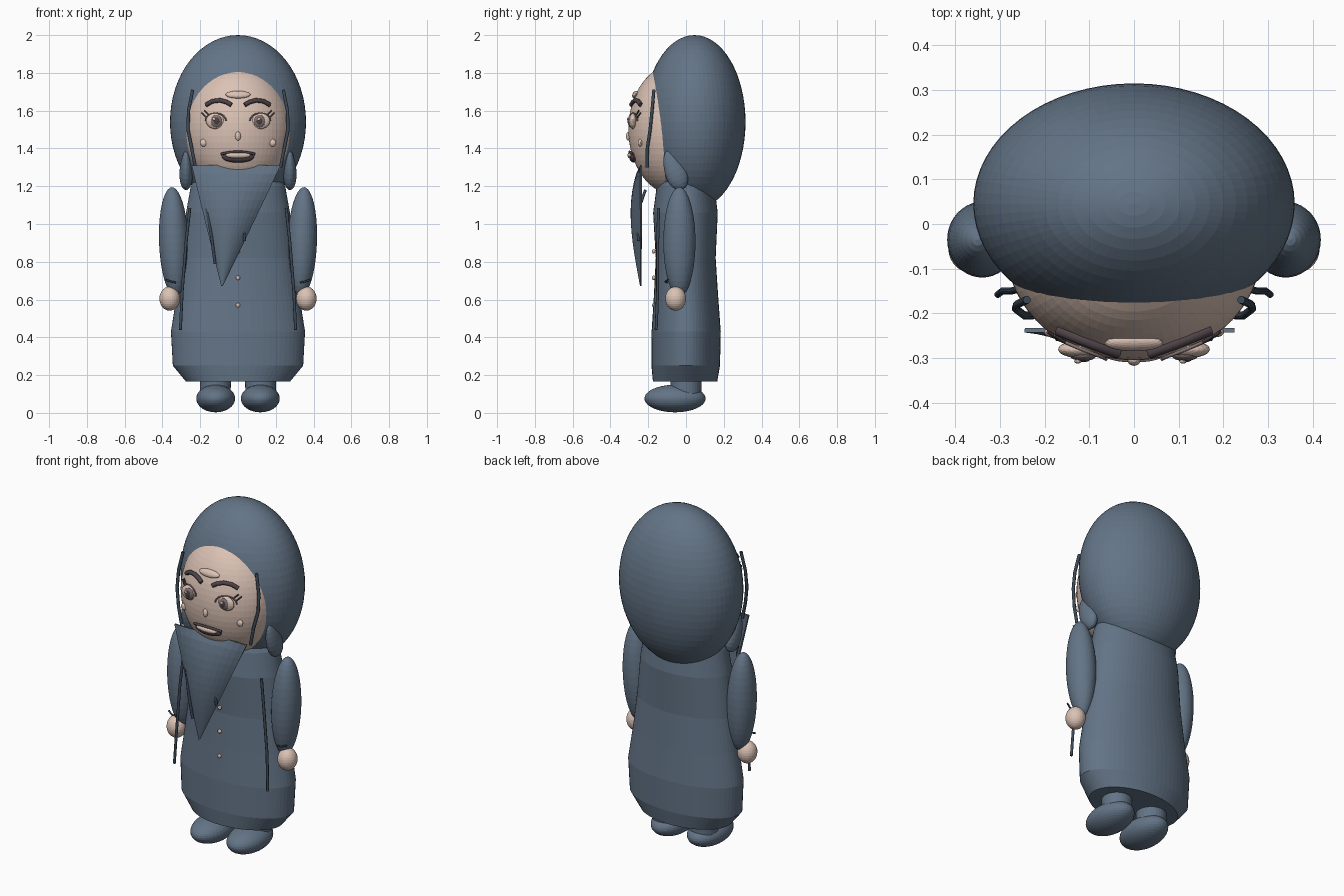
import bpy, bmesh, math
from mathutils import Matrix, Vector, Euler

cube = bpy.data.objects.get("Cube")
if cube:
    bpy.data.objects.remove(cube, do_unlink=True)


def material(name, rgb):
    m = bpy.data.materials.new(name)
    m.use_nodes = True
    m.diffuse_color = (*rgb, 1)
    m.node_tree.nodes["Principled BSDF"].inputs["Base Color"].default_value = (*rgb, 1)
    return m


CLOTH = material("blue_grey_cloth", (0.125, 0.175, 0.24))
SKIN = material("skin", (0.71, 0.54, 0.46))
DARK = material("dark_brown", (0.075, 0.055, 0.065))
CORD = material("dark_blue_cord", (0.045, 0.065, 0.09))
IRIS = material("iris_mauve", (0.22, 0.16, 0.16))


def finish(name, bm, mat):
    bmesh.ops.recalc_face_normals(bm, faces=bm.faces)
    mesh = bpy.data.meshes.new(name)
    bm.to_mesh(mesh)
    bm.free()
    mesh.materials.append(mat)
    ob = bpy.data.objects.new(name, mesh)
    bpy.context.collection.objects.link(ob)
    return ob


def ellipsoid(name, centre, radii, mat, rot=(0, 0, 0), seg=24, taper=0):
    """Faceted ellipsoid; taper narrows its top."""
    bm = bmesh.new()
    bmesh.ops.create_uvsphere(bm, u_segments=seg, v_segments=seg // 2, radius=1)
    for v in bm.verts:
        k = 1 - taper * v.co.z
        v.co.x *= k
        v.co.y *= k
    bm.transform(Matrix.LocRotScale(Vector(centre), Euler(rot), Vector(radii)))
    return finish(name, bm, mat)


def tube(name, points, radius, mat):
    """Thin round cord through the points."""
    curve = bpy.data.curves.new(name, "CURVE")
    curve.dimensions = "3D"
    curve.bevel_depth = radius
    curve.bevel_resolution = 2
    curve.use_fill_caps = True
    spline = curve.splines.new("POLY")
    spline.points.add(len(points) - 1)
    for p, co in zip(spline.points, points):
        p.co = (*co, 1)
    curve.materials.append(mat)
    ob = bpy.data.objects.new(name, curve)
    bpy.context.collection.objects.link(ob)
    return ob


def lathe(name, rings, mat, seg=64):
    """Stacked elliptical rings: z, half width, front y, back y."""
    bm = bmesh.new()
    loops = []
    for z, rx, front, back in rings:
        cy, ry = (front + back) / 2, (back - front) / 2
        loops.append([bm.verts.new((rx * math.cos(a), cy + ry * math.sin(a), z))
                      for a in (2 * math.pi * i / seg for i in range(seg))])
    for a, b in zip(loops, loops[1:]):
        for i in range(seg):
            j = (i + 1) % seg
            bm.faces.new((a[i], a[j], b[j], b[i]))
    bm.faces.new(loops[0])
    bm.faces.new(loops[-1])
    return finish(name, bm, mat)


# Head and hood
HEAD = Vector((0, -0.06, 1.5))
SIZE = Vector((0.285, 0.245, 0.345))
ellipsoid("hood", (0, 0.045, 1.54), (0.36, 0.27, 0.46), CLOTH, seg=64)
ellipsoid("face", HEAD, SIZE, SKIN, seg=64)


def on_face(x, z, out=0.0):
    k = 1 - (x / SIZE.x) ** 2 - ((z - HEAD.z) / SIZE.z) ** 2
    return (x, HEAD.y - SIZE.y * math.sqrt(max(k, 0)) - out, z)


# Coat
lathe("coat", [(0.165, 0.275, -0.175, 0.165), (0.25, 0.345, -0.183, 0.18),
               (0.43, 0.355, -0.182, 0.184), (0.62, 0.325, -0.17, 0.17),
               (0.82, 0.3, -0.16, 0.157), (1.06, 0.275, -0.174, 0.168),
               (1.2, 0.25, -0.155, 0.15), (1.3, 0.2, -0.12, 0.12)], CLOTH)

# Buttons
for z in (0.57, 0.715, 0.855):
    ellipsoid("button", (0, -0.171, z), (0.012, 0.01, 0.012), SKIN, seg=12)

# Scarf: bulging triangle hanging to one side
bm = bmesh.new()
rows, cols = 14, 12
grid = []
for r in range(rows + 1):
    t = r / rows * 0.995
    left, right = -0.245 + 0.16 * t, 0.225 - 0.31 * t
    bulge = 0.05 * math.sin(math.pi * t ** 0.75)
    row = []
    for c in range(cols + 1):
        u = c / cols
        y = -0.238 - bulge * (1 - (2 * u - 1) ** 2)
        row.append(bm.verts.new((left + (right - left) * u, y, 1.31 - 0.64 * t)))
    grid.append(row)
for a, b in zip(grid, grid[1:]):
    for c in range(cols):
        bm.faces.new((a[c], a[c + 1], b[c + 1], b[c]))
scarf = finish("scarf", bm, CLOTH)
solid = scarf.modifiers.new("thickness", "SOLIDIFY")
solid.thickness = 0.01
solid.offset = 0
tube("scarf_fold", [(-0.18, -0.215, 1.18), (-0.165, -0.25, 1.08),
                    (-0.14, -0.26, 0.93), (-0.122, -0.25, 0.79)], 0.008, CORD)
tube("scarf_pin", [(0.03, -0.255, 0.96), (0.035, -0.25, 0.91)], 0.008, CORD)

# Paired parts
for s, side in ((1, "left"), (-1, "right")):
    def put(points):
        return [(s * x, y, z) for x, y, z in points]

    # Limbs
    ellipsoid(side + "_arm", (s * 0.34, -0.035, 0.905), (0.078, 0.085, 0.29), CLOTH,
              (0, s * math.radians(2), 0), 40)
    ellipsoid(side + "_hand", (s * 0.362, -0.055, 0.605), (0.054, 0.055, 0.064), SKIN, seg=28)
    tube(side + "_cuff_cord", put([(0.33, -0.1, 0.69), (0.355, -0.11, 0.695),
                                   (0.385, -0.095, 0.705)]), 0.005, CORD)
    lathe_leg = lathe(side + "_leg", [(0.08, 0.08, -0.08, 0.08), (0.25, 0.085, -0.085, 0.085)],
                      CLOTH, 32)
    lathe_leg.location.x = s * 0.12
    ellipsoid(side + "_shoe", (s * 0.118, -0.058, 0.076), (0.103, 0.162, 0.073), CLOTH, seg=40)

    # Hood knots and cords
    ellipsoid(side + "_hood_knot", (s * 0.275, -0.06, 1.285), (0.034, 0.055, 0.11), CLOTH,
              (math.radians(22), 0, 0), taper=0.25)
    tube(side + "_hood_cord", put([(0.24, -0.17, 1.71), (0.262, -0.18, 1.6), (0.265, -0.19, 1.5),
                                   (0.245, -0.205, 1.4), (0.225, -0.205, 1.3)]), 0.009, CORD)
    tube(side + "_coat_cord", put([(0.255, -0.145, 1.085), (0.275, -0.15, 0.9),
                                   (0.295, -0.15, 0.65), (0.305, -0.158, 0.44)]), 0.008, CORD)

    # Eye
    x, y, z = on_face(0.118, 1.545)
    ellipsoid(side + "_eye", (s * x, y, z), (0.052, 0.02, 0.042), SKIN)
    ellipsoid(side + "_iris", (s * (x - 0.004), y - 0.014, z), (0.03, 0.012, 0.033), IRIS)
    ellipsoid(side + "_pupil", (s * (x - 0.004), y - 0.022, z), (0.016, 0.007, 0.019), DARK, seg=16)
    ellipsoid(side + "_eye_glint", (s * x - 0.008, y - 0.027, z + 0.01),
              (0.008, 0.005, 0.008), SKIN, seg=12)
    lid = [on_face(x + 0.055 * math.cos(a), z + 0.042 * math.sin(a), 0.006)
           for a in (math.pi * i / 8 for i in range(9))]
    tube(side + "_upper_eyelid", put(lid), 0.004, IRIS)
    for dx, dz in ((0.035, 0.03), (0.05, 0.018)):
        tube(side + "_lash", put([on_face(x + dx, z + dz, 0.006),
                                  on_face(x + dx + 0.025, z + dz + 0.025, 0.012)]), 0.004, DARK)

    # Brow and cheek
    brow = [on_face(bx, bz, 0.005) for bx, bz in
            ((0.035, 1.63), (0.06, 1.645), (0.095, 1.655), (0.135, 1.65), (0.17, 1.63))]
    tube(side + "_brow", put(brow), 0.012, DARK)
    ellipsoid(side + "_cheek", put([on_face(0.182, 1.43)])[0], (0.02, 0.012, 0.02), SKIN, seg=16)

# Nose, forehead mark and mouth
ellipsoid("nose", on_face(0, 1.465), (0.015, 0.014, 0.024), SKIN, seg=16)
ellipsoid("forehead_mark", on_face(0, 1.685), (0.066, 0.016, 0.022), SKIN, (-0.6, 0, 0))
ellipsoid("mouth", on_face(0, 1.355, -0.008), (0.085, 0.026, 0.03), DARK)
ellipsoid("lips", on_face(0, 1.364, 0.007), (0.068, 0.018, 0.017), SKIN)
tube("upper_lip_line", [on_face(0.09 * t, 1.382 - 0.012 * t * t, 0.008)
                        for t in (i / 5 - 1 for i in range(11))], 0.007, DARK)
